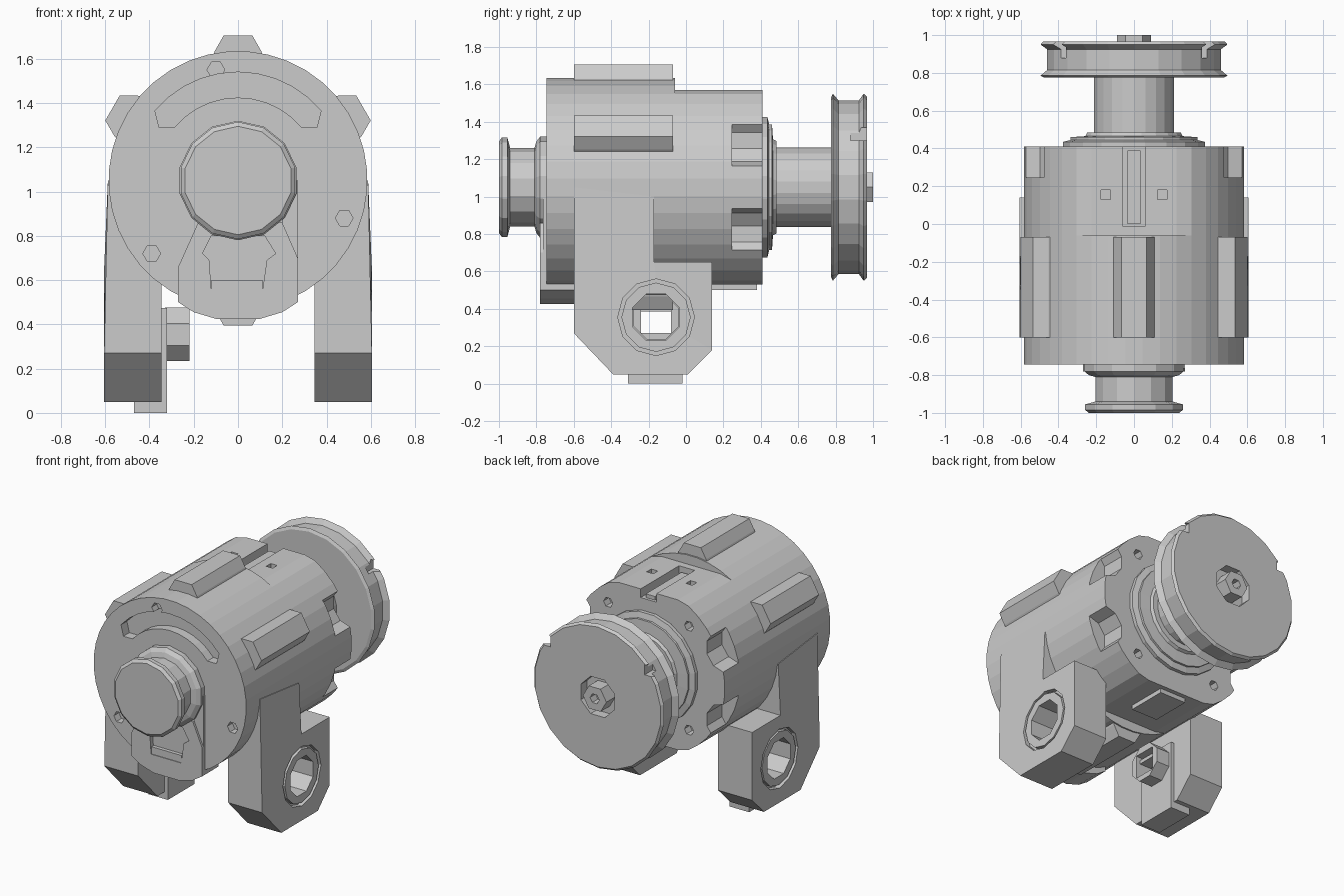
import bpy, bmesh
from math import sin, cos, pi, radians
from mathutils import Vector

if "Cube" in bpy.data.objects:
    bpy.data.objects.remove(bpy.data.objects["Cube"])

CZ = 1.05  # height of the main axis


def finish(name, bm):
    bmesh.ops.recalc_face_normals(bm, faces=bm.faces)
    me = bpy.data.meshes.new(name)
    bm.to_mesh(me)
    bm.free()
    ob = bpy.data.objects.new(name, me)
    bpy.context.collection.objects.link(ob)
    return ob


def prism(name, pts, a, b, axis='y'):
    """Extrude an outline: (x, z) along y, or (y, z) along x."""
    bm = bmesh.new()
    place = (lambda p, t: (p[0], t, p[1])) if axis == 'y' else (lambda p, t: (t, p[0], p[1]))
    lo = [bm.verts.new(place(p, a)) for p in pts]
    hi = [bm.verts.new(place(p, b)) for p in pts]
    bm.faces.new(lo)
    bm.faces.new(hi)
    n = len(pts)
    for i in range(n):
        j = (i + 1) % n
        bm.faces.new((lo[i], lo[j], hi[j], hi[i]))
    return finish(name, bm)


def circle(cx, cz, r, n, turn=0.0):
    return [(cx + r * cos(2 * pi * (i + turn) / n), cz + r * sin(2 * pi * (i + turn) / n)) for i in range(n)]


def box(name, x0, x1, y0, y1, z0, z1):
    return prism(name, [(x0, z0), (x1, z0), (x1, z1), (x0, z1)], y0, y1)


def lathe(name, profile, n):
    """Revolve (radius, y) points about the main axis and cap both ends."""
    bm = bmesh.new()
    rings = [[bm.verts.new((x, y, z)) for x, z in circle(0, CZ, r, n, 0.5)] for r, y in profile]
    for p, q in zip(rings, rings[1:]):
        for i in range(n):
            j = (i + 1) % n
            bm.faces.new((p[i], p[j], q[j], q[i]))
    bm.faces.new(rings[0])
    bm.faces.new(rings[-1])
    return finish(name, bm)


def cut(target, *cutters):
    for c in cutters:
        c.hide_render = True
        m = target.modifiers.new("cut", 'BOOLEAN')
        m.operation = 'DIFFERENCE'
        m.solver = 'EXACT'
        m.object = c
        bpy.context.view_layer.objects.active = target
        bpy.ops.object.modifier_apply(modifier=m.name)
        bpy.data.objects.remove(c)


def polar(r, deg):
    a = radians(deg)
    return (r * cos(a), CZ + r * sin(a))


# Front half of the housing with curved slot and screw holes
front = lathe("front_housing", [(0.585, -0.745), (0.585, -0.06)], 40)
arc = range(40, 141, 10)
slot = [polar(0.49, a) for a in arc] + [polar(0.43, 146)] + \
       [polar(0.375, a) for a in reversed(arc)] + [polar(0.43, 34)]
cut(front, prism("slot_cutter", slot, -0.8, -0.68))
for x, z in ((-0.1, 1.55), (0.48, 0.88), (-0.39, 0.72)):
    cut(front, prism("screw_cutter", circle(x, z, 0.04, 6), -0.8, -0.69))

# Rear half: flattened above and below, scalloped at the back rim
outline = [(x, max(CZ - 0.52, min(CZ + 0.52, z))) for x, z in circle(0, CZ, 0.585, 40, 0.5)]
rear = prism("rear_housing", outline, -0.06, 0.41)
for sx in (-1, 1):
    for sz in (-1, 1):
        cut(rear, prism("scallop_cutter", circle(sx * 0.58, CZ + sz * 0.25, 0.14, 10, 0.5), 0.245, 0.5))
        cut(rear, prism("bolt_cutter", circle(sx * 0.31, CZ + sz * 0.36, 0.035, 6), 0.35, 0.5))
    cut(rear, box("pocket_cutter", sx * 0.15 - 0.025, sx * 0.15 + 0.025, 0.13, 0.18, 1.5, 1.7))
cut(rear, box("channel_cutter", -0.06, 0.06, -0.01, 0.5, 1.51, 1.7))
box("channel_rail", -0.035, 0.035, 0.0, 0.39, 1.48, 1.535)
box("bottom_rail", -0.1, 0.1, 0.1, 0.38, 0.5, 0.56)

# Raised ribs around the housing
for label, deg in (("right", 30), ("top", 90), ("left", 150), ("bottom", 270)):
    a = radians(deg)
    rad, tan = Vector((cos(a), sin(a))), Vector((-sin(a), cos(a)))
    pts = [Vector((0, CZ)) + rad * r + tan * t
           for r, t in ((0.54, -0.12), (0.585, -0.105), (0.655, -0.065), (0.655, 0.065), (0.585, 0.105), (0.54, 0.12))]
    prism(label + "_rib", pts, -0.6, -0.07)

# Lower front cover lobe with its pocket
lobe = prism("front_lobe", [(-0.18, 0.86), (-0.27, 0.66), (-0.27, 0.5), (-0.2, 0.455), (-0.1, 0.425), (0.1, 0.425),
                            (0.2, 0.455), (0.27, 0.5), (0.27, 0.7), (0.2, 0.86)], -0.78, -0.6)
pocket = [(-0.12, 0.55), (0.11, 0.55), (0.13, 0.69), (0.17, 0.72), (0.12, 0.8), (-0.12, 0.8), (-0.16, 0.72), (-0.13, 0.69)]
cut(lobe, prism("lobe_cutter", pocket, -0.85, -0.75))
prism("lobe_ledge", [(-0.12, 0.545), (0.11, 0.545), (0.11, 0.6), (-0.12, 0.6)], -0.775, -0.7)
prism("side_strip", [(0.2, 0.6), (0.27, 0.6), (0.27, 1.05), (0.2, 1.05)], -0.765, -0.7)

# Front plug with a waist
lathe("front_plug", [(0.27, -0.72), (0.27, -0.78), (0.245, -0.8), (0.21, -0.81), (0.21, -0.94),
                     (0.265, -0.955), (0.265, -0.985), (0.245, -1.0)], 14)

# Stepped collar at the rear
lathe("rear_collar", [(0.38, 0.40), (0.38, 0.435), (0.34, 0.445), (0.34, 0.46), (0.26, 0.465),
                      (0.25, 0.485), (0.2, 0.485)], 20)

# Shaft and grooved pulley with recessed hub
pulley = lathe("shaft_and_pulley", [(0.213, 0.44), (0.213, 0.775), (0.48, 0.775), (0.5, 0.785), (0.465, 0.815),
                                    (0.465, 0.925), (0.5, 0.95), (0.485, 0.967)], 22)
cut(pulley, prism("hub_cutter", circle(0, CZ, 0.14, 8, 0.5), 0.9, 1.1))
for s in (-1, 1):
    cut(pulley, box("rim_cutter", s * 0.41 - 0.05, s * 0.41 + 0.05, 0.88, 1.1, 1.3, 1.37))
nut = prism("hub_nut", circle(0, CZ, 0.09, 6), 0.88, 1.0)
cut(nut, prism("nut_cutter", circle(0, CZ, 0.035, 6), 0.94, 1.1))

# Mounting legs with countersunk through holes
leg_outline = [(-0.6, 0.27), (-0.39, 0.05), (0.01, 0.05), (0.14, 0.18), (0.14, 0.65),
               (-0.17, 0.65), (-0.17, 1.0), (-0.6, 1.05)]
HY, HZ = -0.16, 0.355
for s, label in ((-1, "left"), (1, "right")):
    leg = prism(label + "_leg", leg_outline, s * 0.345, s * 0.605, 'x')
    # taper the outer face toward the housing
    for v in leg.data.vertices:
        if v.co.z > 0.9 and abs(v.co.x) > 0.5:
            v.co.x = s * 0.588
    cut(leg, prism("sink_cutter", circle(HY, HZ, 0.205, 12), s * 0.57, s * 0.7, 'x'),
        prism("hole_cutter", circle(HY, HZ, 0.135, 8, 0.5), s * 0.2, s * 0.7, 'x'))
    ring = prism(label + "_bushing", circle(HY, HZ, 0.185, 12), s * 0.55, s * 0.6, 'x')
    cut(ring, prism("bore_cutter", circle(HY, HZ, 0.135, 8, 0.5), s * 0.5, s * 0.7, 'x'))

# Threaded clip on the left leg
plate = prism("clip_plate", [(-0.31, 0.0), (-0.02, 0.0), (-0.02, 0.475), (-0.31, 0.475)], -0.35, -0.32, 'x')
boss = prism("clip_boss", circle(HY, HZ, 0.13, 8, 0.5), -0.33, -0.22, 'x')
for part in (plate, boss):
    cut(part, box("square_cutter", -0.6, -0.1, -0.24, -0.08, 0.27, 0.43))
box("clip_bar", -0.34, -0.25, -0.26, -0.06, 0.385, 0.41)
box("clip_foot", -0.47, -0.32, -0.31, -0.02, 0.0, 0.06)
